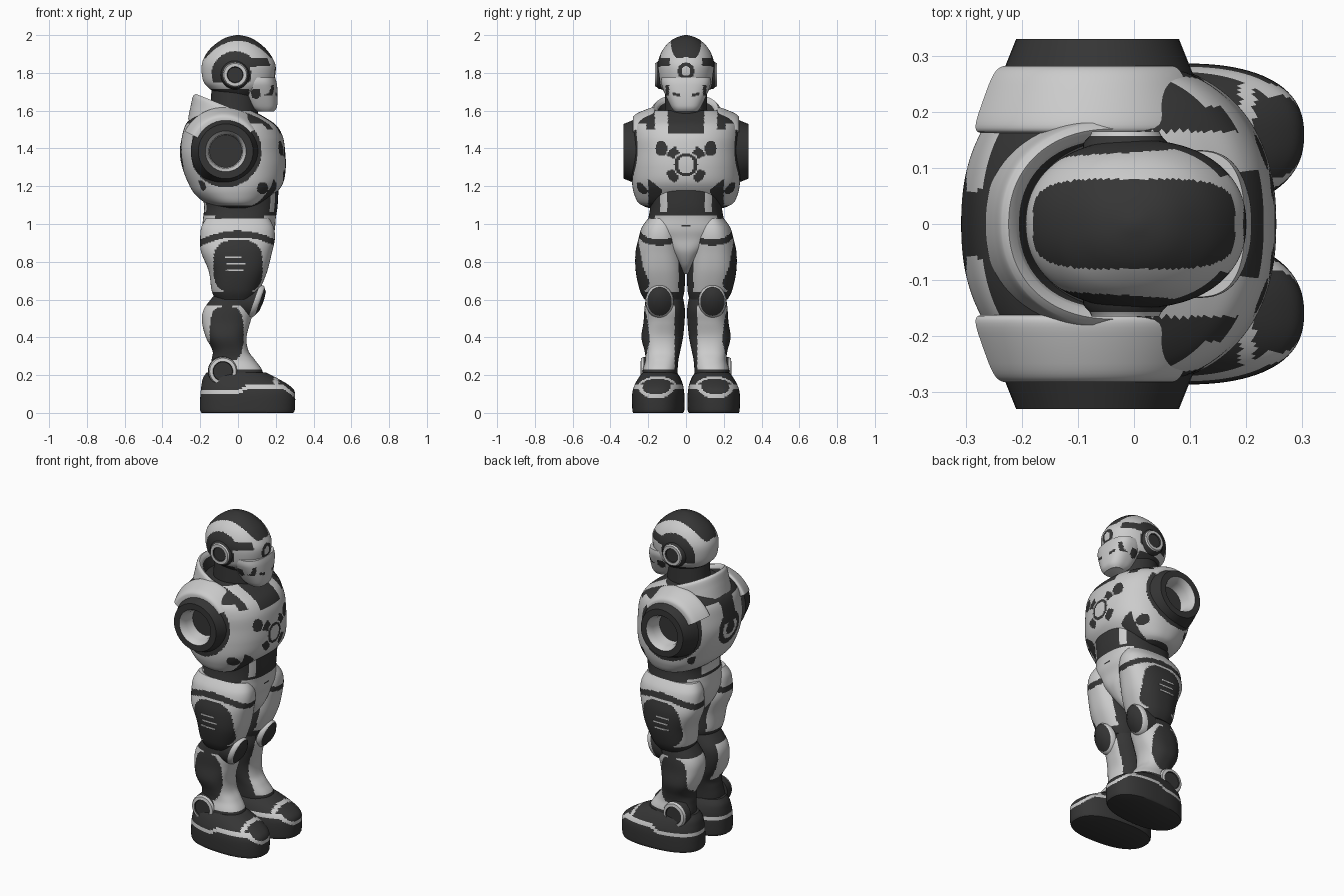
import bpy, math

if "Cube" in bpy.data.objects:
    bpy.data.objects.remove(bpy.data.objects["Cube"])

def material(name, v):
    m = bpy.data.materials.new(name)
    m.diffuse_color = (v, v, v, 1)
    m.use_nodes = True
    m.node_tree.nodes["Principled BSDF"].inputs["Base Color"].default_value = m.diffuse_color
    return m

MATS = [material("light_grey", 0.6), material("charcoal", 0.036)]
LIGHT, DARK = 0, 1
hyp = math.hypot

def skin(name, rings, rule):
    """Join rings of points; rule(x, |y|, z, fraction) gives the colour, None leaves a hole."""
    n, rows = len(rings[0]), len(rings) - 1
    verts = [p for r in rings for p in r]
    faces, cols = [], []
    for k in range(rows):
        for i in range(n):
            j = (i + 1) % n
            f = (k * n + i, k * n + j, (k + 1) * n + j, (k + 1) * n + i)
            c = [sum(verts[v][a] for v in f) / 4 for a in range(3)]
            col = rule(c[0], abs(c[1]), c[2], (k + 0.5) / rows)
            if col is not None:
                faces.append(f)
                cols.append(int(col))
    for k, start in ((0, 0), (rows - 1, rows * n)):
        c = [sum(p[a] for p in rings[0 if start == 0 else -1]) / n for a in range(3)]
        faces.append(tuple(range(start, start + n))[::-1 if start == 0 else 1])
        cols.append(int(rule(c[0], abs(c[1]), c[2], (k + 0.5) / rows) or 0))
    me = bpy.data.meshes.new(name)
    me.from_pydata(verts, [], faces)
    for m in MATS:
        me.materials.append(m)
    for p, c in zip(me.polygons, cols):
        p.material_index = c
    ob = bpy.data.objects.new(name, me)
    bpy.context.collection.objects.link(ob)
    bpy.ops.object.select_all(action='DESELECT')
    ob.select_set(True)
    bpy.context.view_layer.objects.active = ob
    bpy.ops.object.mode_set(mode='EDIT')
    bpy.ops.mesh.select_all(action='SELECT')
    bpy.ops.mesh.normals_make_consistent(inside=False)
    bpy.ops.object.mode_set(mode='OBJECT')
    bpy.ops.object.shade_smooth_by_angle(angle=math.radians(40))

def power(v, n):
    return math.copysign(abs(v) ** (2 / n), v)

def loft(name, secs, rule, n=2.4, seg=96, s=1, tilt=0, skew=0, step=0.009):
    """Smooth stack of rounded outlines: sections are (z, x0, x1, y0, y1)."""
    secs = [q if len(q) == 5 else (q[0], q[1], q[2], -q[3], q[3]) for q in secs]
    rings = []
    for i in range(len(secs) - 1):
        b, c = secs[i], secs[i + 1]
        a, d = secs[max(i - 1, 0)], secs[min(i + 2, len(secs) - 1)]
        sub = max(2, math.ceil(abs(c[0] - b[0]) / step))
        for k in range(sub + (i == len(secs) - 2)):
            t = k / sub
            z, x0, x1, y0, y1 = [0.5 * (2 * q + (r - p) * t + (2 * p - 5 * q + 4 * r - w) * t * t
                                 + (3 * q - p - 3 * r + w) * t ** 3) for p, q, r, w in zip(a, b, c, d)]
            ring = []
            for j in range(seg):
                u = 2 * math.pi * j / seg
                x = (x0 + x1) / 2 + (x1 - x0) / 2 * power(math.cos(u), n)
                y = (y0 + y1) / 2 + (y1 - y0) / 2 * power(math.sin(u), n) + skew * x
                ring.append((x, y * s, z + tilt * (x + 0.03)))
            rings.append(ring)
    skin(name, rings, rule)

def disc(name, c, prof, cols, axis='y', s=1, squash=1, tilt=0, seg=40):
    """Turned part about the y or x axis: profile is (radius, distance along axis)."""
    rings = []
    for r, h in prof:
        ring = []
        for j in range(seg):
            u = 2 * math.pi * j / seg
            p, q = r * math.cos(u), r * math.sin(u)
            ring.append((c[0] + p, s * h, c[1] + q) if axis == 'y'
                        else (h + tilt * q, s * (c[0] + squash * p), c[1] + q))
        rings.append(ring)
    skin(name, rings, lambda x, y, z, f: cols[min(int(f * len(cols)), len(cols) - 1)])

# Helmet with dark crown, ear surround, brow band and forehead ring
def helmet_rule(x, y, z, f):
    if z > 1.85 and (x / 0.18) ** 4 + (y / 0.08) ** 4 < 1:
        return DARK
    if x > 0.1 and 0.024 < hyp(y, z - 1.81) < 0.045:
        return DARK
    r = hyp(x + 0.015, z - 1.79)
    if y > 0.07 and z > 1.75 and r < (0.085 if x > 0.04 and z < 1.83 else 0.125):
        return DARK
    if y > 0.085 and 0 < x < 0.17 and 1.835 < z < 1.88:
        return DARK
    return z < 1.715 and x < 0.06

loft("helmet", [(1.68, -.10, .10, .10), (1.72, -.155, .16, .13), (1.76, -.185, .19, .143),
     (1.83, -.193, .2, .15), (1.88, -.18, .182, .142), (1.93, -.145, .145, .118),
     (1.97, -.095, .095, .08), (1.99, -.055, .055, .045), (2.0, -.01, .01, .008)],
     helmet_rule, n=2.2, seg=160, step=0.005)

# Face mask with slits and cheek vents
def mask_rule(x, y, z, f):
    if x > 0.1 and 0.03 < y < 0.07 and abs(z - 1.675 - 0.2 * y) < 0.008:
        return DARK
    if 0.09 < y < 0.108 and x > 0.12 and 1.68 < z < 1.735:
        return DARK
    return hyp(x - 0.095, z - 1.69) < 0.027 or x < 0.04

loft("face_mask", [(1.595, .10, .19, .06), (1.62, .06, .206, .08), (1.68, .03, .21, .108),
     (1.74, .02, .206, .13), (1.775, .03, .197, .13)], mask_rule, n=2.6, step=0.006)

loft("neck", [(1.45, -.16, .13, .13), (1.55, -.15, .11, .115), (1.72, -.14, .1, .11)],
     lambda *a: DARK, n=2)

# Raised collar, light outside and dark inside
loft("collar", [(1.46, -.265, .21, .21), (1.54, -.25, .19, .195), (1.6, -.235, .17, .182),
     (1.602, -.21, .135, .155), (1.5, -.18, .11, .125)],
     lambda x, y, z, f: f > 0.68 or (x > 0.06 and y < 0.085), n=2.2, tilt=-0.4)

# Chest shell, left open where the shoulder sockets sit
def chest_rule(x, y, z, f):
    r = hyp(x + 0.065, z - 1.385)
    if y > 0.2 and r < 0.12:
        return None
    if y > 0.2 and (r < 0.19 or hyp(x - 0.13, z - 1.19) < 0.03 or hyp(x + 0.2, z - 1.2) < 0.03):
        return DARK
    if y < 0.21:
        q, ang = hyp(y, z - 1.315), math.degrees(math.atan2(z - 1.315, y))
        if x > 0:
            if 0.045 < q < 0.062:
                return DARK
            if 0.07 < q < 0.115 and (25 < ang < 60 or -60 < ang < -20):
                return DARK
            if hyp((y - 0.13) / 0.8, z - 1.40) < 0.04 or (0.13 < y < 0.2 and z < 1.08 + 0.8 * y):
                return DARK
            if z > 1.48:
                return y < 0.095 or (y > 0.165 and z > 1.5)
        else:
            q = hyp(y, z - 1.36)
            if q < 0.04 or 0.065 < q < 0.1 or (y < 0.06 and z > 1.4):
                return DARK
    return z > 1.535 or z < 1.1

loft("chest", [(1.085, -.10, .10, .2), (1.11, -.17, .15, .25), (1.16, -.23, .2, .275),
     (1.22, -.265, .24, .286), (1.30, -.295, .253, .29), (1.38, -.308, .25, .29),
     (1.46, -.297, .238, .29), (1.52, -.28, .205, .28), (1.56, -.25, .15, .25),
     (1.60, -.2, .08, .18)], chest_rule, n=2.3, seg=240, step=0.006)

# Abdomen and pelvis
def waist_rule(x, y, z, f):
    if z < 1.05:
        return y > 0.165 or (x > 0 and y < 0.025 and 0.985 < z < 0.993)
    if z < 1.065:
        return DARK
    return y < 0.1 or y > 0.14 if x > 0 else y > 0.09

loft("abdomen", [(.735, -.05, .06, .02), (.78, -.1, .12, .045), (.85, -.16, .168, .10),
     (.92, -.185, .182, .18), (.97, -.19, .195, .215), (1.03, -.185, .2, .2),
     (1.1, -.18, .21, .19), (1.2, -.2, .215, .2)], waist_rule, n=2.5)

def thigh_rule(x, y, z, f):
    if abs(x / 0.13) ** 3 + abs((z - 0.775) / 0.14) ** 3 < 1 and y > 0.175:
        return DARK
    arch = 0.965 - 1.2 * x * x
    return arch - 0.035 < z < arch or z < 0.645 or y < 0.04

def shin_rule(x, y, z, f):
    if abs((x + 0.06) / 0.09) ** 3 + abs((z - 0.42) / 0.145) ** 3 < 1 and y > 0.13:
        return DARK
    return z > 0.57 or y < 0.06 or 0.2 < z < 0.23 or (x < -0.1 and z < 0.34)

def boot_rule(x, y, z, f):
    lo = 0.098 + 0.03 * min(max(x / 0.05, 0), 1) - 0.8 * max(x - 0.24, 0)
    return not (lo < z < lo + 0.02 or (z > 0.125 and 0.19 < x < 0.215))

for s, side in ((1, "left_"), (-1, "right_")):
    # Ear cap
    disc(side + "ear_cap", (-.015, 1.79), [(.08, .11), (.075, .145), (.064, .157), (.06, .165),
         (.043, .165), (.04, .158), (.01, .158)], [1, 1, 0, 0, 1, 1], s=s)
    # Hollow shoulder socket
    disc(side + "shoulder_socket", (-.065, 1.385), [(.185, .23), (.165, .28), (.145, .33), (.108, .33),
         (.104, .325), (.09, .29), (.08, .14), (.01, .14)], [1, 1, 1, 0, 0, 0, 1], s=s)
    # Shoulder strap arching over the socket
    rings = []
    for k in range(41):
        a = math.radians(35 + 118 * k / 40)
        ring = []
        for j in range(32):
            u = 2 * math.pi * j / 32
            r = 0.19 + 0.03 * power(math.sin(u), 4)
            y = 0.222 + 0.06 * power(math.cos(u), 4)
            r -= 0.4 * (y - 0.215)
            ring.append((-.075 + r * math.cos(a), s * y, 1.385 + r * math.sin(a)))
        rings.append(ring)
    skin(side + "shoulder_strap", rings, lambda *a: LIGHT)
    # Thigh with dark outer panel and three thin stripes
    loft(side + "thigh", [(.6, -.12, .09, .02, .22), (.65, -.14, .115, .008, .245),
         (.75, -.155, .155, .006, .266), (.85, -.195, .18, .012, .267), (.92, -.2, .195, .025, .252),
         (.98, -.195, .19, .035, .235), (1.03, -.17, .165, .05, .2)], thigh_rule, s=s, step=0.007)
    for z, x0, x1 in ((.75, -.07, .03), (.785, -.06, .04), (.82, -.07, .02)):
        loft(side + "thigh_stripe", [(z, x0, x1, .26, .270), (z + .008, x0, x1, .26, .270)],
             lambda *a: LIGHT, n=12, seg=24, s=s)
    # Knee pad
    disc(side + "knee_pad", (.14, .59), [(.088, .02), (.088, .085), (.084, .105), (.076, .115),
         (.07, .117), (.05, .13), (.01, .135)], [1, 0, 0, 1, 1, 1], axis='x', s=s, squash=.85, tilt=.35)
    # Shin and calf
    loft(side + "shin", [(.14, -.15, .14, .05, .23), (.22, -.15, .13, .045, .23),
         (.28, -.14, .09, .04, .215), (.33, -.135, .055, .03, .22), (.40, -.17, .045, .016, .236),
         (.48, -.19, .065, .008, .225), (.55, -.18, .085, .006, .22), (.63, -.12, .08, .02, .21)],
         shin_rule, s=s)
    # Ankle disc
    disc(side + "ankle_disc", (-.08, .22), [(.08, .18), (.076, .225), (.07, .237), (.053, .24),
         (.05, .234), (.01, .234)], [1, 0, 0, 1, 1], s=s)
    # Boot
    loft(side + "boot", [(0, -.19, .29, .015, .275), (.012, -.2, .3, .008, .28), (.08, -.2, .303, .006, .282),
         (.12, -.197, .297, .01, .278), (.15, -.193, .265, .016, .268), (.185, -.185, .205, .03, .25),
         (.215, -.165, .145, .05, .228)], boot_rule, n=2.4, s=s, skew=.05, step=0.006)
